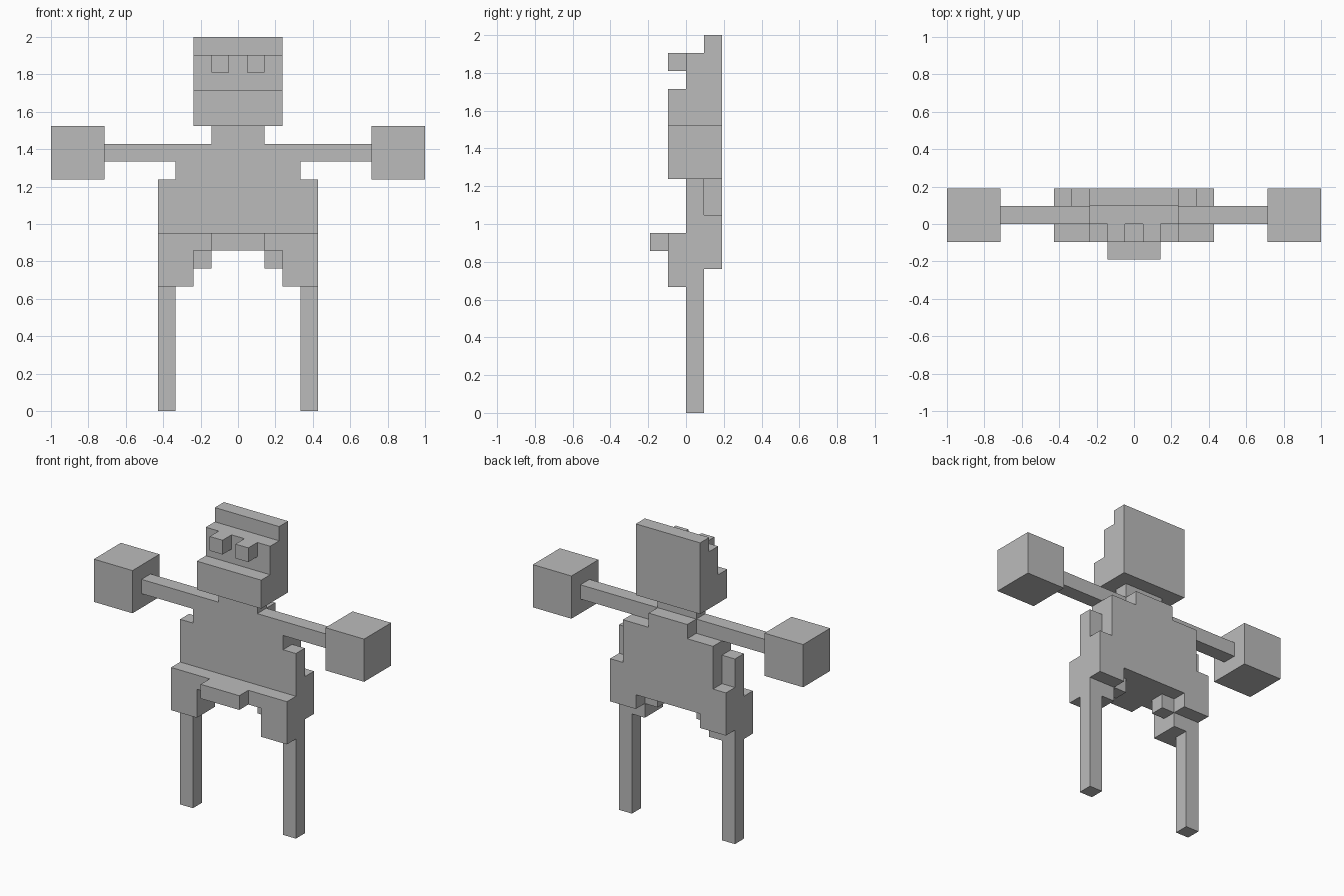
import bpy, bmesh
from mathutils import Vector

U = 2 / 21  # one block; all sizes below are in blocks

cube = bpy.data.objects.get("Cube")
if cube:
    bpy.data.objects.remove(cube, do_unlink=True)

grey = bpy.data.materials.new("plain grey")
grey.use_nodes = True
grey.diffuse_color = (0.5, 0.5, 0.5, 1)
bsdf = next(n for n in grey.node_tree.nodes if n.type == "BSDF_PRINCIPLED")
bsdf.inputs["Base Color"].default_value = (0.5, 0.5, 0.5, 1)


def prism(name, points, sweep):
    """Extrude a flat outline along the sweep vector."""
    bm = bmesh.new()
    face = bm.faces.new([bm.verts.new(Vector(p) * U) for p in points])
    res = bmesh.ops.extrude_face_region(bm, geom=[face], use_keep_orig=True)
    moved = [g for g in res["geom"] if isinstance(g, bmesh.types.BMVert)]
    bmesh.ops.translate(bm, verts=moved, vec=Vector(sweep) * U)
    bmesh.ops.recalc_face_normals(bm, faces=bm.faces[:])
    mesh = bpy.data.meshes.new(name)
    bm.to_mesh(mesh)
    bm.free()
    mesh.materials.append(grey)
    obj = bpy.data.objects.new(name, mesh)
    bpy.context.collection.objects.link(obj)
    return obj


def layer(name, half, y0, y1):
    """Mirror a half outline (x, z), listed top to bottom, and give it depth."""
    outline = half + [(-x, z) for x, z in reversed(half)]
    prism(name, [(x, y0, z) for x, z in outline], (0, y1 - y0, 0))


def box(name, x0, x1, y0, y1, z0, z1):
    prism(name, [(x0, y0, z0), (x1, y0, z0), (x1, y0, z1), (x0, y0, z1)],
          (0, y1 - y0, 0))


# Torso with neck and hips
layer("torso", [(1.5, 16), (1.5, 14), (3.5, 14), (3.5, 13), (4.5, 13), (4.5, 7),
                (2.5, 7), (2.5, 8), (1.5, 8), (1.5, 9)], 0, 1)
# Back of the torso
layer("back", [(1.5, 15), (1.5, 14), (3.5, 14), (3.5, 11), (4.5, 11), (4.5, 8),
               (2.5, 8), (2.5, 9)], 1, 2)
# Belt with thigh guards, and its buckle
layer("belt", [(4.5, 10), (4.5, 7), (2.5, 7), (2.5, 9)], -1, 0)
box("buckle", -1.5, 1.5, -2, -1, 9, 10)

# Head, stepped in profile
head = [(-1, 16), (2, 16), (2, 21), (1, 21), (1, 20), (0, 20), (0, 18), (-1, 18)]
prism("head", [(-2.5, y, z) for y, z in head], (5, 0, 0))

# Paired parts
for side, s in (("left", 1), ("right", -1)):
    for part, x0, x1, y0, y1, z0, z1 in (
            ("eye", 0.5, 1.5, -1, 0, 19, 20),
            ("arm", 1.5, 7.5, 0, 1, 14, 15),
            ("hand", 7.5, 10.5, -1, 2, 13, 16),
            ("leg", 3.5, 4.5, 0, 1, 0, 7)):
        box(f"{side}_{part}", s * x0, s * x1, y0, y1, z0, z1)
